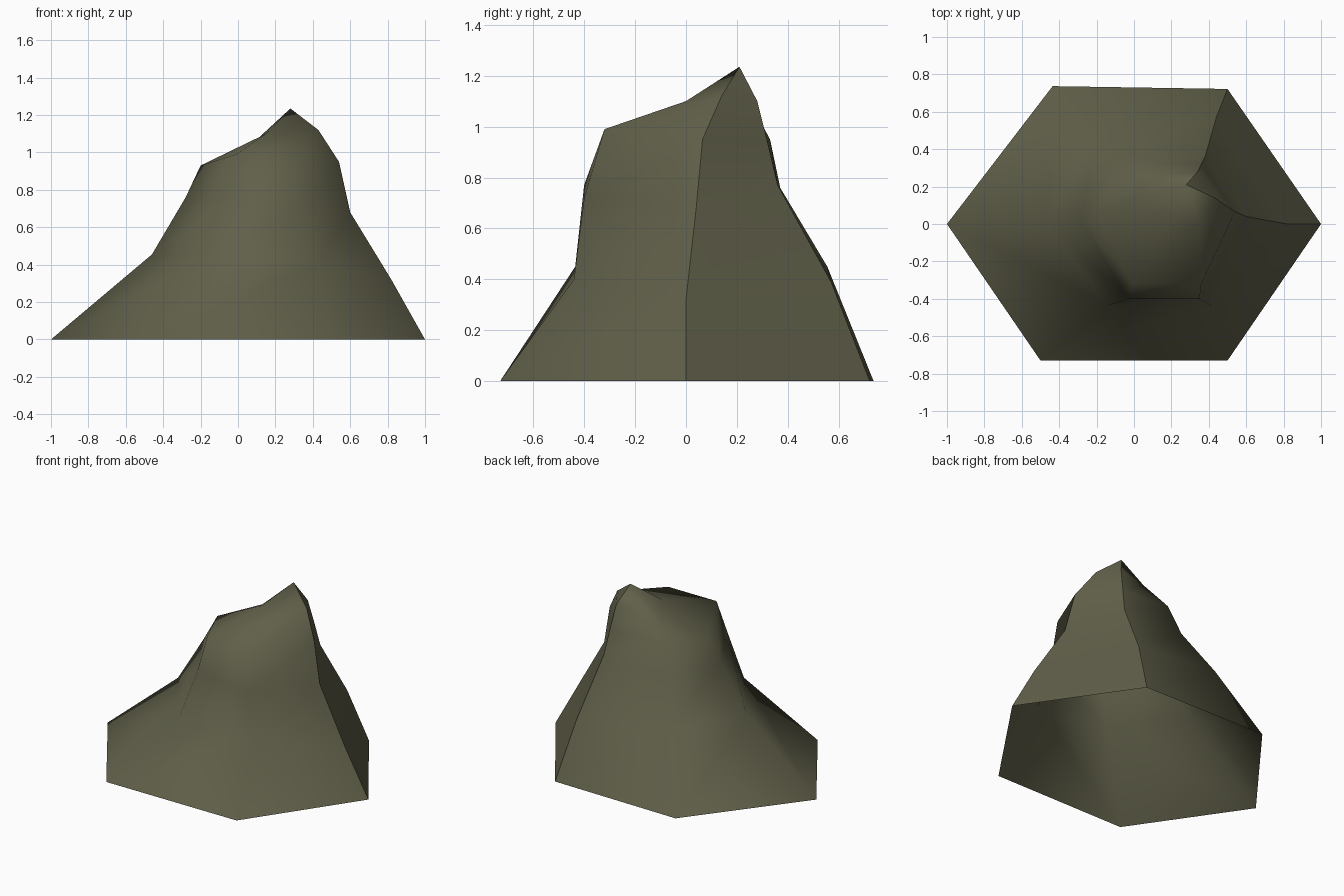
import bpy, bmesh

# one olive stone colour
stone = bpy.data.materials.new("olive_stone")
stone.diffuse_color = (0.118, 0.116, 0.068, 1)

# six ridges of the rock, each running from the hexagonal foot up to the peak
PEAK = (0.28, 0.21, 1.235)
RIDGES = [
    # right
    [(1, 0, 0), (0.82, 0, 0.32), (0.60, 0.04, 0.68), (0.54, 0.065, 0.95), (0.43, 0.14, 1.12)],
    # back right
    [(0.5, 0.722, 0), (0.44, 0.57, 0.39), (0.38, 0.36, 0.77), (0.36, 0.32, 0.94), (0.34, 0.28, 1.10)],
    # back left
    [(-0.435, 0.737, 0), (-0.20, 0.555, 0.45), (-0.08, 0.37, 0.76), (0, 0.33, 0.95), (0.14, 0.26, 1.08)],
    # left
    [(-1, 0, 0), (-0.46, 0, 0.455), (-0.28, 0.02, 0.76), (-0.20, 0.06, 0.93), (0.08, 0.155, 1.05)],
    # front left
    [(-0.5, -0.73, 0), (-0.14, -0.435, 0.45), (-0.03, -0.40, 0.77), (-0.01, -0.32, 0.99), (0.15, 0.05, 1.10)],
    # front right
    [(0.5, -0.73, 0), (0.42, -0.44, 0.40), (0.35, -0.40, 0.72), (0.36, -0.32, 0.99), (0.35, 0, 1.10)],
]

bm = bmesh.new()
cols = [[bm.verts.new(p) for p in ridge] for ridge in RIDGES]
peak = bm.verts.new(PEAK)

# rock walls: bridge neighbouring ridges, then close them at the peak (open underneath)
for i, a in enumerate(cols):
    b = cols[(i + 1) % len(cols)]
    for k in range(len(a) - 1):
        bm.faces.new((a[k], b[k], b[k + 1], a[k + 1]))
    bm.faces.new((a[-1], b[-1], peak))
for f in bm.faces:
    f.smooth = True

# hard creases on both sides of the back right cliff
for col in cols[:2]:
    chain = col + [peak]
    for v, w in zip(chain, chain[1:]):
        bm.edges.get((v, w)).smooth = False

mesh = bpy.data.meshes.new("rock")
bm.to_mesh(mesh)
bm.free()
mesh.materials.append(stone)
rock = bpy.data.objects.new("rock", mesh)
bpy.context.collection.objects.link(rock)
